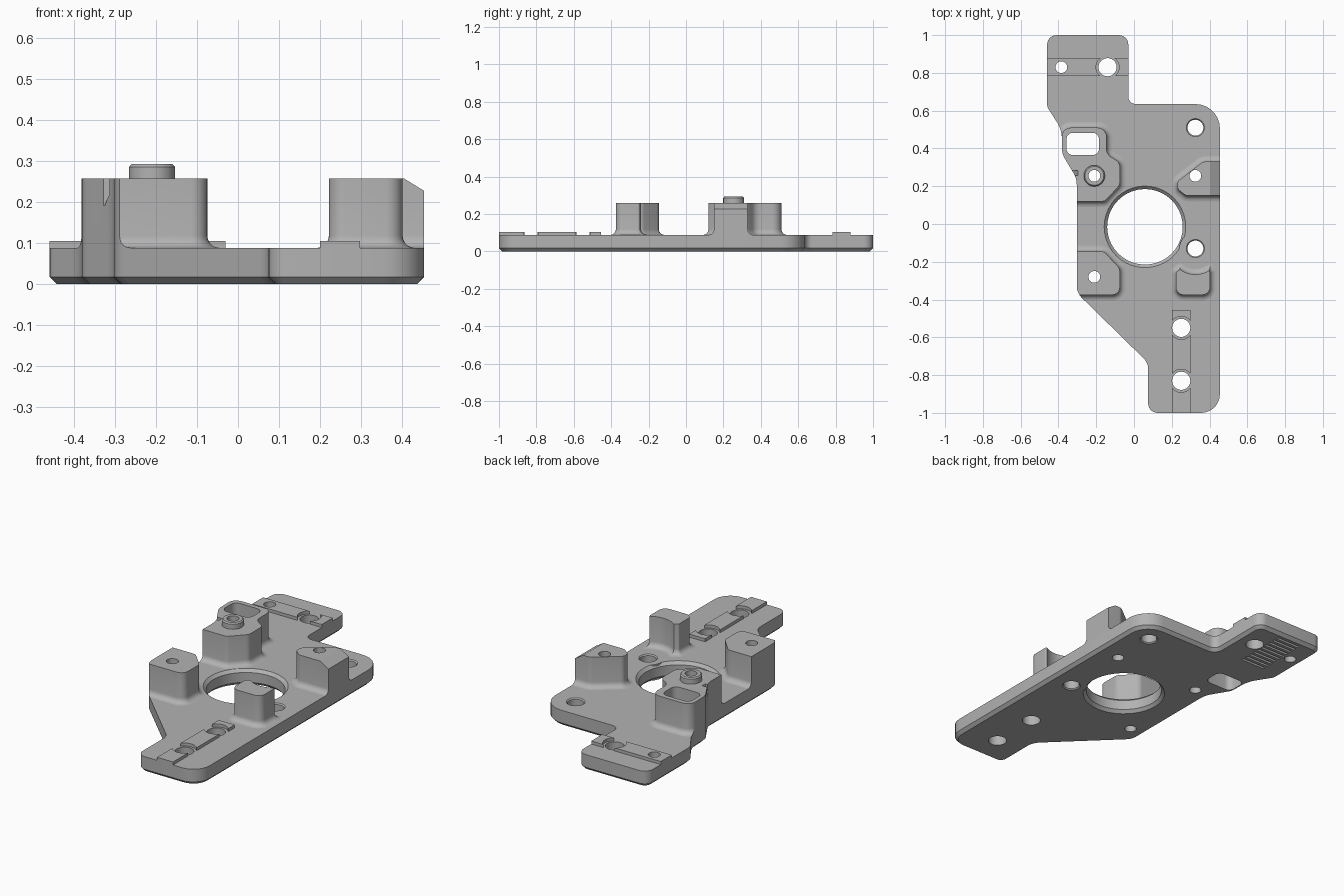
import bpy, bmesh, math
from mathutils import Vector, Matrix

TOP, POST, FLARE = 0.088, 0.258, 0.03

if "Cube" in bpy.data.objects:
    bpy.data.objects.remove(bpy.data.objects["Cube"])

grey = bpy.data.materials.new("machined_grey")
grey.use_nodes = True
grey.diffuse_color = (0.45, 0.45, 0.45, 1)
grey.node_tree.nodes["Principled BSDF"].inputs["Base Color"].default_value = (0.45, 0.45, 0.45, 1)


def rounded(corners, steps=7):
    """Counter-clockwise outline from (x, y, radius) corners."""
    out, n = [], len(corners)
    for i, (x, y, r) in enumerate(corners):
        p = Vector((x, y))
        a = (Vector(corners[i - 1][:2]) - p)
        b = (Vector(corners[(i + 1) % n][:2]) - p)
        if r == 0:
            out.append(p)
            continue
        half = a.angle(b) / 2
        t = min(r / math.tan(half), a.length * 0.48, b.length * 0.48)
        r = t * math.tan(half)
        a.normalize()
        b.normalize()
        c = p + (a + b).normalized() * (r / math.sin(half))
        s, e = p + a * t - c, p + b * t - c
        sweep = s.angle_signed(e)
        for k in range(steps + 1):
            out.append(c + Matrix.Rotation(-sweep * k / steps, 2) @ s)
    return out


def circle(x, y, r, n=40):
    return [Vector((x + r * math.cos(math.tau * i / n), y + r * math.sin(math.tau * i / n)))
            for i in range(n)]


def offset(loop, d):
    """Move an outline outward by d along its point normals."""
    out = []
    for i, p in enumerate(loop):
        a = (p - loop[i - 1]).normalized()
        b = (loop[(i + 1) % len(loop)] - p).normalized()
        m = Vector((a.y + b.y, -a.x - b.x)).normalized()
        out.append(p + m * d / max(0.5, m.dot(Vector((a.y, -a.x)))))
    return out


def loft(name, rings):
    """Solid through (outline, z) rings from bottom to top."""
    bm = bmesh.new()
    rows = [[bm.verts.new((p.x, p.y, z)) for p in loop] for loop, z in rings]
    n = len(rows[0])
    for lo, hi in zip(rows, rows[1:]):
        for i in range(n):
            j = (i + 1) % n
            bm.faces.new((lo[i], lo[j], hi[j], hi[i]))
    bm.faces.new(rows[0][::-1])
    bm.faces.new(rows[-1])
    me = bpy.data.meshes.new(name)
    bm.to_mesh(me)
    bm.free()
    me.materials.append(grey)
    ob = bpy.data.objects.new(name, me)
    bpy.context.collection.objects.link(ob)
    return ob


def lathe(name, x, y, profile):
    return loft(name, [(circle(x, y, r), z) for r, z in profile])


def box(name, x0, x1, y0, y1, z0, z1):
    return loft(name, [([Vector(p) for p in ((x0, y0), (x1, y0), (x1, y1), (x0, y1))], z)
                       for z in (z0, z1)])


def boolean(ob, tool, op="DIFFERENCE"):
    tool.hide_render = True
    tool.hide_set(True)
    m = ob.modifiers.new(op, "BOOLEAN")
    m.object, m.operation, m.solver = tool, op, "EXACT"


# Base plate with a chamfered underside
outline = rounded([
    (0.075, -1, 0.05), (0.455, -1, 0.1), (0.455, 0.635, 0.13), (-0.03, 0.635, 0.04),
    (-0.03, 1, 0.05), (-0.46, 1, 0.05), (-0.46, 0.62, 0.06), (-0.383, 0.5, 0.15),
    (-0.38, 0.37, 0.08), (-0.303, 0.24, 0.12), (-0.303, -0.365, 0.09), (0.075, -0.735, 0.08)])
plate = loft("base_plate", [(offset(outline, -0.017), 0), (outline, 0.017), (outline, TOP)])
clip = loft("outline_clip", [(outline, -0.1), (outline, 1)])

# Central bore, interrupted by the lug around one screw hole
bore = lathe("bore_cutter", 0.058, -0.015,
             [(0.225, -0.01), (0.216, 0), (0.2, 0.017), (0.2, 0.072), (0.216, TOP), (0.225, 0.1)])
boolean(bore, lathe("lug_cutter", 0.325, -0.13, [(0.085, -0.1), (0.085, 0.2)]))
boolean(plate, bore)

# Screw holes with countersunk rims
for y in (0.51, -0.13):
    boolean(plate, lathe("screw_cutter", 0.325, y, [
        (0.056, -0.008), (0.042, 0.006), (0.042, TOP - 0.006), (0.056, TOP + 0.008)]))

# Rail holes
for x, y, r in ((0.25, -0.55, 0.048), (0.25, -0.83, 0.048), (-0.14, 0.83, 0.048), (-0.385, 0.83, 0.031)):
    boolean(plate, lathe("rail_hole_cutter", x, y, [(r, -0.1), (r, 0.3)]))

# Grip grooves under the back tab
for i in range(10):
    y = 0.67 + i * 0.032
    boolean(plate, box("groove_cutter", -0.34, -0.19, y - 0.007, y + 0.007, -0.05, 0.012))

# Posts: rounded outlines flaring into the plate, trimmed at the plate edge
arc = [(0.325 + 0.137 * math.cos(t), -0.13 + 0.137 * math.sin(t), 0)
       for t in (math.radians(-58 - 7.6 * k) for k in range(10))]
post_outlines = {
    "back_left_post": [
        (-0.383, 0.07, 0), (-0.3, 0.12, 0), (-0.155, 0.12, 0.03), (-0.075, 0.205, 0.04),
        (-0.075, 0.325, 0.04), (-0.145, 0.37, 0.05), (-0.145, 0.51, 0.05), (-0.383, 0.51, 0.05)],
    "front_left_post": [
        (-0.383, -0.375, 0), (-0.075, -0.375, 0.04), (-0.075, -0.235, 0.04),
        (-0.16, -0.145, 0.04), (-0.383, -0.145, 0)],
    "back_right_post": [
        (0.275, 0.15, 0.03), (0.5, 0.15, 0), (0.5, 0.33, 0), (0.365, 0.33, 0.04),
        (0.23, 0.225, 0.03), (0.23, 0.185, 0.03)],
    "front_right_post": [
        (0.222, -0.375, 0.04), (0.402, -0.375, 0.04), (0.402, -0.255, 0.01)]
        + arc + [(0.222, -0.255, 0.01)],
}
post_outlines["back_left_post"][0:2] = [(-0.383, 0.12, 0)]
posts = {}
for name, corners in post_outlines.items():
    loop = rounded(corners)
    rings = [(offset(loop, FLARE), TOP - 0.001)]
    for k in range(6):
        t = k / 5 * math.pi / 2
        rings.append((offset(loop, FLARE * (1 - math.sin(t))), TOP + FLARE * (1 - math.cos(t))))
    posts[name] = loft(name, rings + [(loop, POST)])
    boolean(posts[name], clip, "INTERSECT")

# Through holes of three posts
for name, x, y in (("back_left_post", -0.21, 0.255), ("front_left_post", -0.21, -0.28),
                   ("back_right_post", 0.325, 0.255)):
    hole = lathe("post_hole_cutter", x, y, [(0.031, -0.1), (0.031, 0.5)])
    boolean(posts[name], hole)
    boolean(plate, hole)

# Window through the large post and the plate
window = rounded([(-0.358, 0.365, 0.035), (-0.185, 0.365, 0.035),
                  (-0.185, 0.483, 0.035), (-0.358, 0.483, 0.035)])
window = loft("window_cutter", [(window, -0.1), (window, 0.5)])
boolean(posts["back_left_post"], window)
boolean(plate, window)

# Slanted notch in the side of the large post
notch = box("notch_cutter", -0.06, 0.01, -0.013, 0.013, -0.06, 0.1)
notch.location = (-0.312, 0.27, 0.25)
notch.rotation_euler.y = 0.4
boolean(posts["back_left_post"], notch)

# Sloped outer shoulder of the back right post
shoulder = box("shoulder_cutter", -0.1, 0.2, -0.2, 0.2, 0, 0.1)
shoulder.location = (0.405, 0.24, POST)
shoulder.rotation_euler.y = 0.55
boolean(posts["back_right_post"], shoulder)

# Locating collar on the large post
collar = lathe("locating_collar", -0.21, 0.255, [
    (0.056, POST - 0.001), (0.056, 0.286), (0.05, 0.293)])
boolean(collar, lathe("collar_cutter", -0.21, 0.255, [(0.031, 0), (0.031, 0.5)]))

# Raised rails, relieved around their holes
front_rail = box("front_rail", 0.2, 0.298, -1, -0.455, TOP - 0.001, 0.105)
back_rail = box("back_rail", -0.46, -0.03, 0.783, 0.88, TOP - 0.001, 0.105)
for rail, x, y, r in ((front_rail, 0.25, -0.55, 0.061), (front_rail, 0.25, -0.83, 0.061),
                      (back_rail, -0.14, 0.83, 0.061), (back_rail, -0.385, 0.83, 0.031)):
    boolean(rail, lathe("relief_cutter", x, y, [(r, 0), (r, 0.3)]))

# Bake the cuts, drop the cutters and shade
parts = [plate, collar, front_rail, back_rail, *posts.values()]
bpy.context.view_layer.update()
deps = bpy.context.evaluated_depsgraph_get()
baked = [bpy.data.meshes.new_from_object(p.evaluated_get(deps)) for p in parts]
for part, mesh in zip(parts, baked):
    part.modifiers.clear()
    part.data = mesh
for ob in [o for o in bpy.context.collection.objects if o.name.split(".")[0].endswith(("_cutter", "_clip"))]:
    bpy.data.objects.remove(ob)
bpy.ops.object.select_all(action="DESELECT")
for part in parts:
    part.select_set(True)
bpy.context.view_layer.objects.active = plate
bpy.ops.object.shade_smooth_by_angle(angle=math.radians(30))
